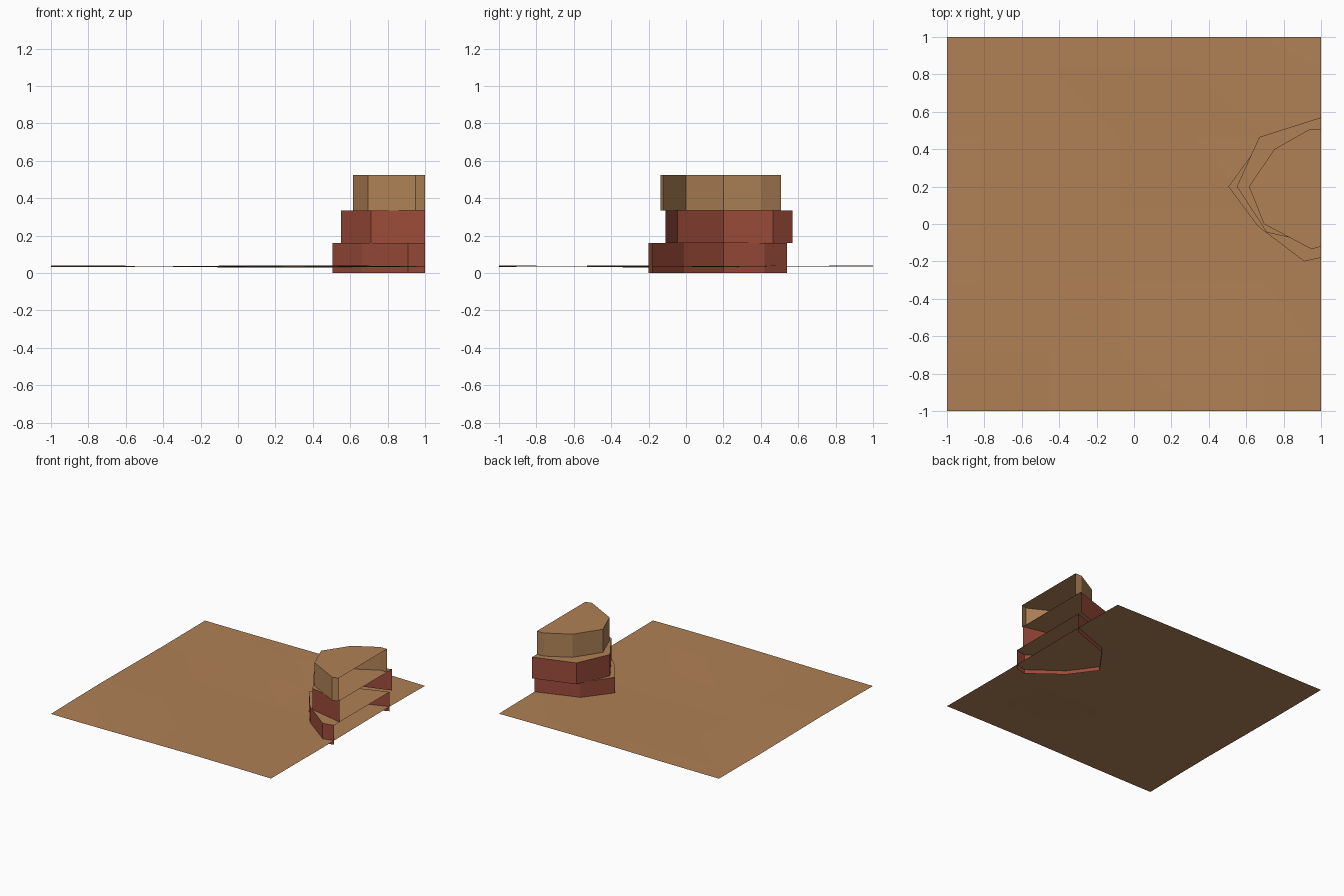
import bpy, bmesh, math

if "Cube" in bpy.data.objects:
    bpy.data.objects.remove(bpy.data.objects["Cube"])


def material(name, rgb):
    m = bpy.data.materials.new(name)
    m.diffuse_color = (*rgb, 1)
    m.use_nodes = True
    m.node_tree.nodes["Principled BSDF"].inputs["Base Color"].default_value = m.diffuse_color
    return m


sand = material("sand", (0.434, 0.216, 0.091))
tan_rock = material("tan rock", (0.445, 0.231, 0.098))
red_rock = material("red rock", (0.328, 0.070, 0.041))


def finish(bm, name, mats):
    me = bpy.data.meshes.new(name)
    bm.to_mesh(me)
    bm.free()
    for m in mats:
        me.materials.append(m)
    ob = bpy.data.objects.new(name, me)
    bpy.context.collection.objects.link(ob)
    return ob


# Gently rolling desert floor, a tile cut out of a larger triangulated grid
def floor_height(x, y):
    return 0.035 + 0.004 * math.sin(3.1 * x + 3.8) * math.cos(2.3 * y) \
        + 0.003 * math.sin(3.7 * y + 1.2 * x + 4.5)


xs = [-1, -0.83, -0.45, -0.07, 0.31, 0.69, 1]
ys = [-1, -0.69, -0.31, 0.08, 0.46, 0.84, 1]
bm = bmesh.new()
grid = [[bm.verts.new((x, y, floor_height(x, y))) for x in xs] for y in ys]
for j in range(len(ys) - 1):
    for i in range(len(xs) - 1):
        a, b = grid[j][i], grid[j][i + 1]
        c, d = grid[j + 1][i + 1], grid[j + 1][i]
        bm.faces.new((a, b, d))
        bm.faces.new((b, c, d))
finish(bm, "desert_floor", [sand])


# Mesa tiers: walls and a cap, open underneath and along the x = 1 tile edge
def tier(name, outline, z0, z1, wall):
    bm = bmesh.new()
    low = [bm.verts.new((x, y, z0)) for x, y in outline]
    top = [bm.verts.new((x, y, z1)) for x, y in outline]
    for i in range(len(outline) - 1):
        bm.faces.new((low[i + 1], low[i], top[i], top[i + 1])).material_index = 0
    cap = bm.faces.new(top[::-1])
    cap.material_index = 1
    bm.normal_update()
    if cap.normal.z < 0:
        bmesh.ops.reverse_faces(bm, faces=bm.faces[:])
    finish(bm, name, [wall, sand])


tier("mesa_lower_tier",
     [(1, -0.18), (0.91, -0.20), (0.66, -0.01), (0.505, 0.20), (0.665, 0.42), (1, 0.54)],
     0.0, 0.16, red_rock)
tier("mesa_middle_tier",
     [(1, -0.11), (0.71, -0.045), (0.55, 0.20), (0.67, 0.465), (1, 0.57)],
     0.16, 0.335, red_rock)
tier("mesa_upper_tier",
     [(1, -0.12), (0.95, -0.135), (0.695, 0.0), (0.615, 0.20), (0.75, 0.40),
      (0.94, 0.507), (1, 0.507)],
     0.335, 0.525, tan_rock)
